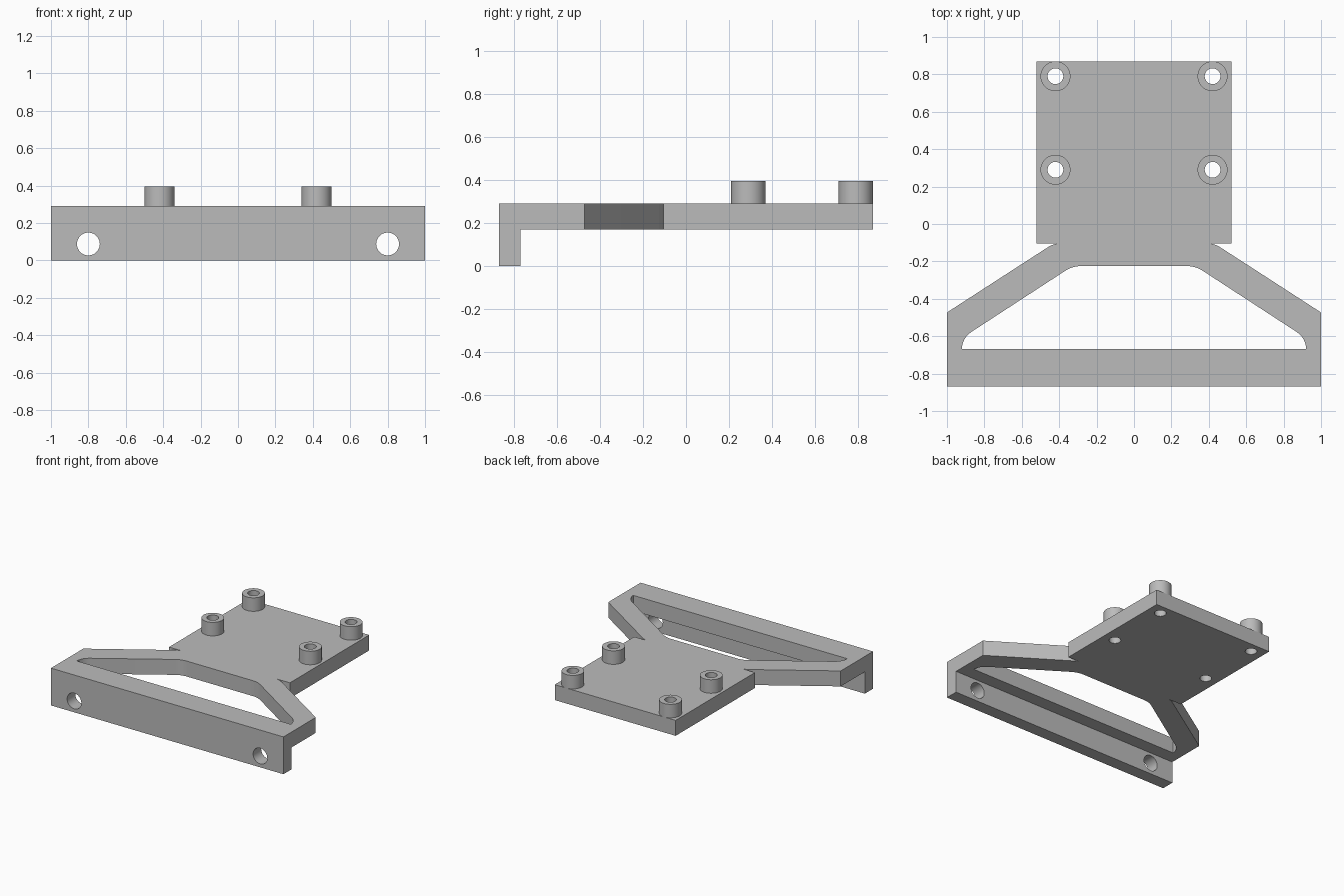
import bpy, bmesh, math

if "Cube" in bpy.data.objects:
    bpy.data.objects.remove(bpy.data.objects["Cube"])

grey = bpy.data.materials.new("plain grey")
grey.diffuse_color = (0.5, 0.5, 0.5, 1)
grey.use_nodes = True
grey.node_tree.nodes["Principled BSDF"].inputs["Base Color"].default_value = grey.diffuse_color


def circle(x, y, r, n=48):
    return [(x + r * math.cos(2 * math.pi * i / n), y + r * math.sin(2 * math.pi * i / n))
            for i in range(n)]


def mirrored(half):
    """Closed loop from its right half."""
    return half + [(-x, y) for x, y in reversed(half)]


def bend(a, corner, b, n=8):
    """Rounded corner from a to b."""
    return [tuple((1 - t) ** 2 * a[k] + 2 * t * (1 - t) * corner[k] + t * t * b[k] for k in (0, 1))
            for t in (i / n for i in range(n + 1))]


def slab(name, loops, low, high, upright=False):
    """Extrude an outline with holes along z, or along y if upright."""
    curve = bpy.data.curves.new(name, 'CURVE')
    curve.dimensions = '2D'
    curve.fill_mode = 'BOTH'
    curve.extrude = (high - low) / 2
    for loop in loops:
        s = curve.splines.new('POLY')
        s.points.add(len(loop) - 1)
        for p, (x, y) in zip(s.points, loop):
            p.co = (x, y, 0, 1)
        s.use_cyclic_u = True
    tmp = bpy.data.objects.new(name + "_curve", curve)
    bpy.context.collection.objects.link(tmp)
    bpy.context.view_layer.update()
    mesh = bpy.data.meshes.new_from_object(tmp.evaluated_get(bpy.context.evaluated_depsgraph_get()))
    bpy.data.objects.remove(tmp)

    bm = bmesh.new()
    bm.from_mesh(mesh)
    bmesh.ops.remove_doubles(bm, verts=bm.verts, dist=1e-5)
    mid = (low + high) / 2
    for v in bm.verts:
        x, y, z = v.co
        v.co = (x, mid - z, y) if upright else (x, y, z + mid)
    bmesh.ops.recalc_face_normals(bm, faces=bm.faces)
    bm.to_mesh(mesh)
    bm.free()
    mesh.materials.clear()
    mesh.materials.append(grey)
    obj = bpy.data.objects.new(name, mesh)
    bpy.context.collection.objects.link(obj)
    bpy.ops.object.select_all(action='DESELECT')
    obj.select_set(True)
    bpy.context.view_layer.objects.active = obj
    bpy.ops.object.shade_smooth_by_angle(angle=math.radians(30))
    return obj


posts = [(sx * 0.42, y) for sx in (-1, 1) for y in (0.29, 0.79)]

# Mounting plate, splayed arms and front bar in one flat piece
outline = mirrored([(1, -0.87), (1, -0.473)]
                   + bend((0.465, -0.127), (0.43, -0.105), (0.405, -0.105))
                   + [(0.52, -0.105), (0.52, 0.87)])
opening = mirrored([(0.92, -0.667)]
                   + bend((0.92, -0.657), (0.912, -0.605), (0.868, -0.576))
                   + bend((0.375, -0.255), (0.33, -0.225), (0.285, -0.225)))
slab("mounting_plate", [outline, opening] + [circle(x, y, 0.042) for x, y in posts], 0.17, 0.29)

# Front lip hanging below the bar, with two screw holes
lip = [(-1, 0), (1, 0), (1, 0.17), (-1, 0.17)]
slab("front_lip", [lip] + [circle(sx * 0.8, 0.088, 0.061) for sx in (-1, 1)],
     -0.87, -0.77, upright=True)

# Hollow standoffs
for i, (x, y) in enumerate(posts):
    slab(f"standoff_{i + 1}", [circle(x, y, 0.08), circle(x, y, 0.042)], 0.29, 0.395)
